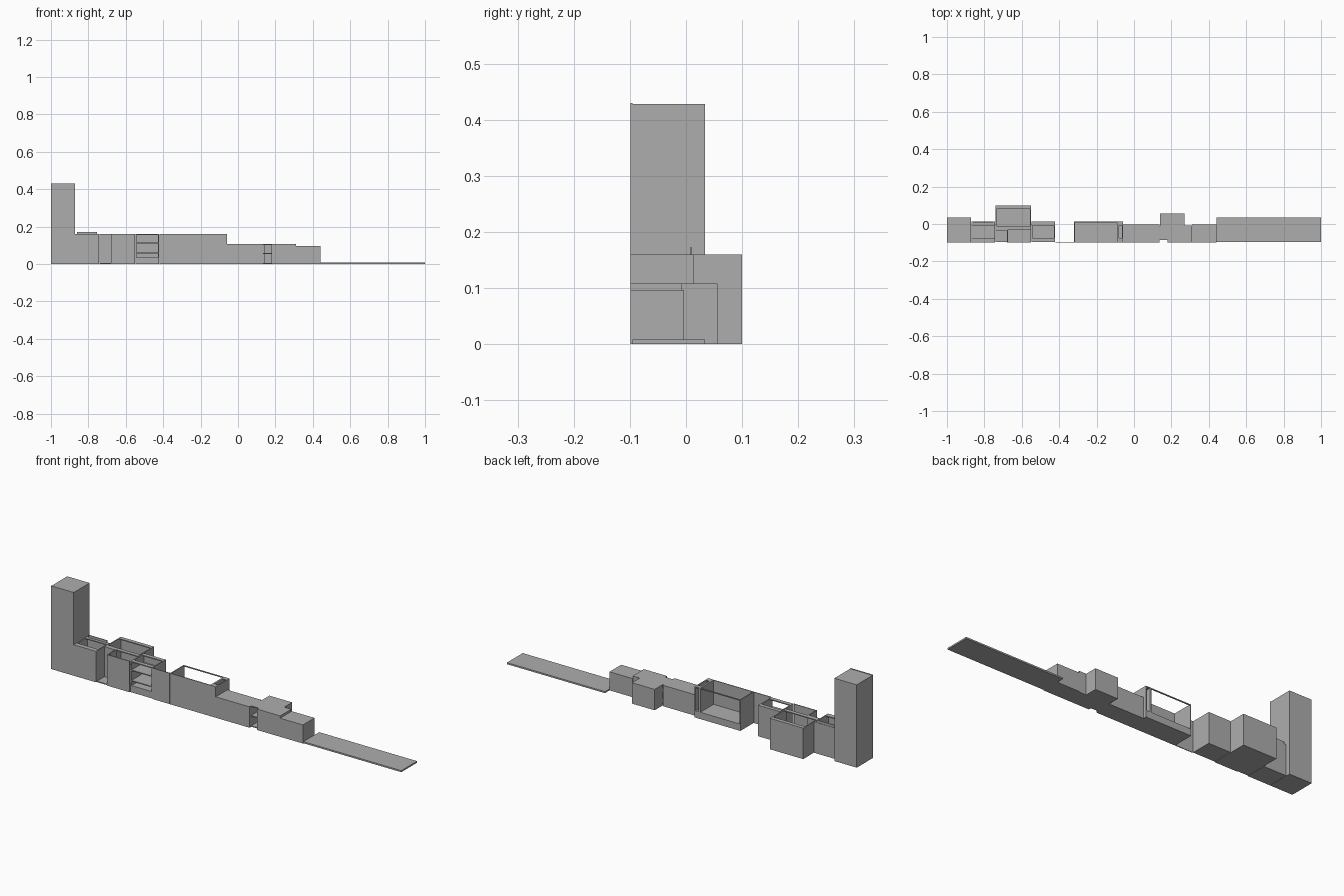
import bpy

cube = bpy.data.objects.get("Cube")
if cube:
    bpy.data.objects.remove(cube, do_unlink=True)

grey = bpy.data.materials.new("cabinet_grey")
grey.use_nodes = True
COLOUR = (0.42, 0.42, 0.42, 1)
grey.diffuse_color = COLOUR
grey.node_tree.nodes["Principled BSDF"].inputs["Base Color"].default_value = COLOUR

T = 0.005        # board thickness
FRONT = -0.099   # outer plane of the doors
BODY = -0.095    # front plane of the carcasses
BACK = 0.013     # back plane of the standard units
TOP = 0.16       # height of the base units
LOW = 0.108      # height of the low units
PLINTH = 0.035


def box(name, x0, x1, y0, y1, z0, z1):
    bpy.ops.mesh.primitive_cube_add(
        size=1, location=((x0 + x1) / 2, (y0 + y1) / 2, (z0 + z1) / 2))
    ob = bpy.context.object
    ob.name = name
    ob.scale = (x1 - x0, y1 - y0, z1 - z0)
    bpy.ops.object.transform_apply(location=False, rotation=False, scale=True)
    ob.data.materials.append(grey)
    return ob


def door(name, x0, x1, z1, z0=0):
    box(name + "_door", x0, x1, FRONT, BODY, z0, z1)


def carcass(name, x0, x1, y0, y1, z1, rail=0.02, back=True):
    """Open-topped unit: plinth, two sides, back and top rails."""
    box(name + "_base", x0, x1, y0, y1, 0, PLINTH)
    for side, x in (("right", x0), ("left", x1 - T)):
        box(f"{name}_{side}_side", x, x + T, y0, y1, PLINTH, z1)
    if back:
        box(name + "_back", x0 + T, x1 - T, y1 - T, y1, PLINTH, z1)
    box(name + "_back_rail", x0 + T, x1 - T, y1 - rail, y1, z1 - T, z1)
    if rail > T:
        box(name + "_front_rail", x0 + T, x1 - T, y0, y0 + rail, z1 - T, z1)


# Tall cupboard at the end
box("tall_body", -1, -0.872, BODY, 0.034, 0, 0.428)
door("tall", -1, -0.872, 0.43)

# Drawer unit with an upstand at the back
carcass("drawer_unit", -0.87, -0.742, BODY, BACK, TOP)
door("drawer_unit", -0.872, -0.742, TOP)
box("upstand", -0.86, -0.755, 0.007, 0.011, TOP - 0.02, 0.172)

# Corner unit with a recessed front beside its door
carcass("corner_unit", -0.74, -0.55, -0.03, 0.1, TOP)
box("corner_floor", -0.74, -0.55, BODY, -0.03, 0, T)
box("corner_recess_panel", -0.74, -0.68, -0.034, -0.03, 0, TOP)
box("corner_return", -0.68, -0.675, BODY, -0.03, 0, TOP)
box("corner_inner_floor", -0.68, -0.55, BODY, -0.03, 0, PLINTH)
door("corner", -0.68, -0.55, TOP)

# Open shelf unit
carcass("shelf_unit", -0.547, -0.422, BODY, BACK, TOP)
for i, z in enumerate((0.057, 0.111)):
    box(f"shelf_{i + 1}", -0.542, -0.427, BODY, BACK - T, z, z + T)

# Free appliance front
door("appliance", -0.42, -0.322, TOP)

# Sink unit, open at the top and the back, with a narrow bay beside it
carcass("sink_unit", -0.32, -0.086, BODY, BACK, TOP, rail=T, back=False)
door("sink_unit", -0.32, -0.058, TOP)
carcass("narrow_bay", -0.086, -0.058, BODY, BACK, TOP, back=False)

# Low unit
box("low_unit", -0.058, 0.135, BODY, -0.004, 0, LOW)
door("low_unit", -0.058, 0.135, LOW)

# Low corner unit with an open front bay and a middle shelf
box("low_corner_body", 0.14, 0.27, -0.01, 0.056, 0, LOW)
for part, z in (("floor", 0), ("shelf", 0.053), ("lid", LOW - T)):
    box("low_corner_" + part, 0.135, 0.178, -0.085, -0.01, z, z + T)

# Low end units
box("low_side_unit", 0.178, 0.31, BODY, -0.008, 0, LOW)
door("low_side_unit", 0.178, 0.31, LOW)
box("low_end_unit", 0.31, 0.44, BODY, -0.004, 0, 0.096)
door("low_end_unit", 0.31, 0.44, 0.096)

# Long flat board on the floor
box("floor_board", 0.44, 1, -0.095, 0.034, 0, 0.008)
